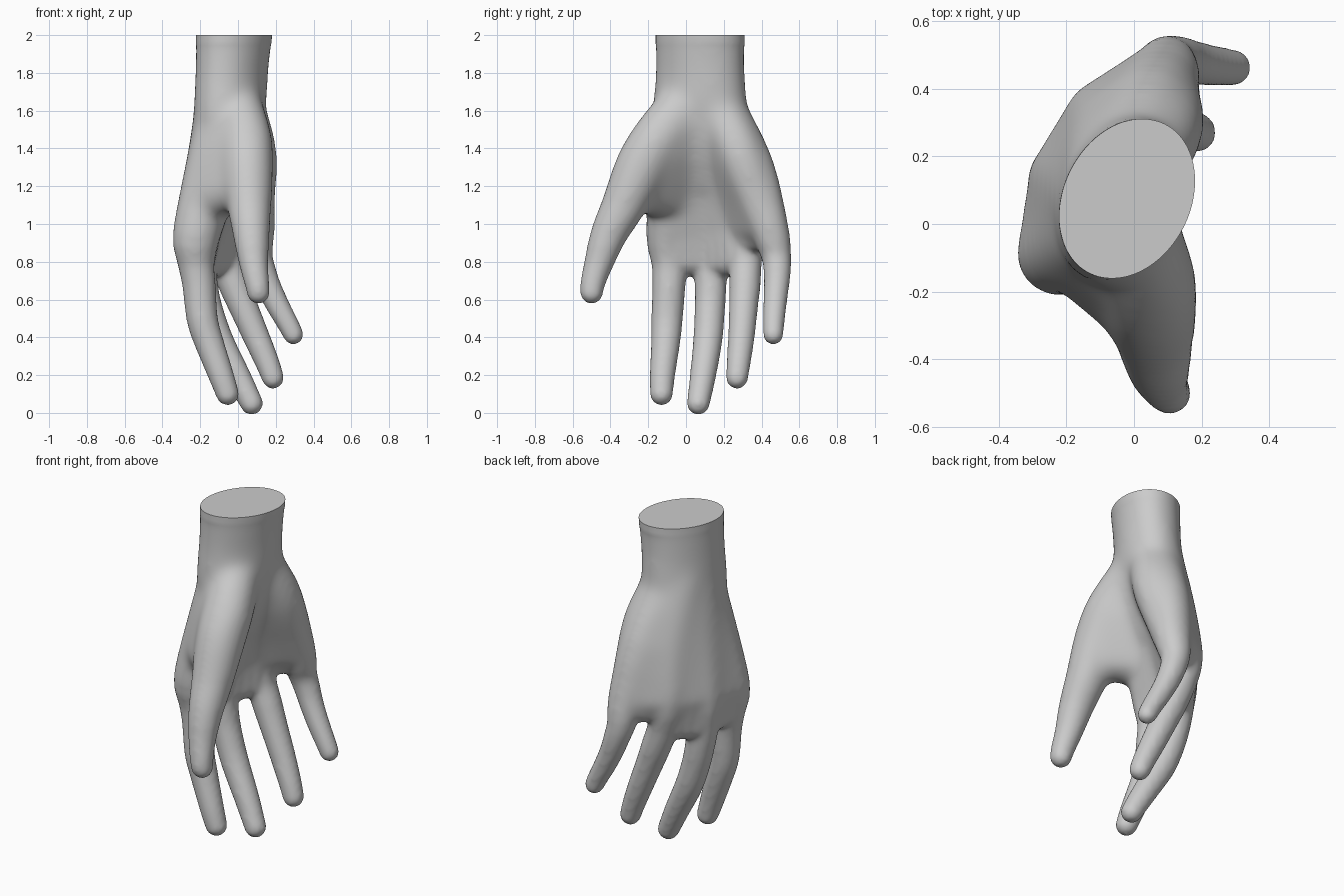
import bpy, bmesh, math
from mathutils import Vector

if "Cube" in bpy.data.objects:
    bpy.data.objects.remove(bpy.data.objects["Cube"])

skin = bpy.data.materials.new("grey_skin")
skin.diffuse_color = (0.6, 0.6, 0.6, 1)
skin.use_nodes = True
skin.node_tree.nodes["Principled BSDF"].inputs["Base Color"].default_value = skin.diffuse_color

bm = bmesh.new()

# unit sphere directions shared by all rounded links
BALL = [Vector((0, 0, 1)), Vector((0, 0, -1))]
for row in range(1, 8):
    lat = math.pi * row / 8
    for k in range(14):
        lon = math.tau * (k + 0.5 * (row % 2)) / 14
        BALL.append(Vector((math.sin(lat) * math.cos(lon), math.sin(lat) * math.sin(lon), math.cos(lat))))


def bead_link(a, b):
    """Closed rounded cone between two (x, y, z, radius) points."""
    verts = [bm.verts.new(Vector(p[:3]) + d * p[3]) for p in (a, b) for d in BALL]
    bmesh.ops.convex_hull(bm, input=verts)


def limb(pts, n=3):
    """Rounded tube along a smooth curve through (x, y, z, radius) points."""
    p = [Vector(q) for q in pts]
    p = [2 * p[0] - p[1]] + p + [2 * p[-1] - p[-2]]
    samples = []
    for i in range(1, len(p) - 2):
        a, b, c, d = p[i - 1:i + 3]
        for k in range(n):
            t = k / n
            samples.append(0.5 * (2 * b + (c - a) * t + (2 * a - 5 * b + 4 * c - d) * t * t
                                  + (3 * b - a - 3 * c + d) * t ** 3))
    samples.append(p[-2])
    for a, b in zip(samples, samples[1:]):
        bead_link(tuple(a), tuple(b))


def fill_between(pa, pb, steps):
    """Tubes interpolated between two paths, making a solid sheet."""
    for k in range(1, steps):
        t = k / steps
        limb([Vector(a).lerp(Vector(b), t) for a, b in zip(pa, pb)], 2)


# palm bones, index to little finger
bones = [
    [(-.06, .00, 1.62, .155), (-.13, -.04, 1.3, .153), (-.218, -.085, .96, .13), (-.222, -.085, .8, .1)],
    [(-.05, .06, 1.65, .18), (-.13, .10, 1.3, .145), (-.195, .13, .98, .12), (-.205, .13, .8, .094)],
    [(-.04, .12, 1.65, .175), (-.06, .25, 1.3, .14), (-.09, .31, 1.0, .117), (-.07, .315, .82, .09)],
    [(.0, .17, 1.62, .145), (.05, .34, 1.3, .133), (.09, .435, 1.0, .109), (.1, .475, .85, .083)],
]
# finger continuations
fingers = [
    [(-.207, -.09, .68, .09), (-.19, -.1, .5, .085), (-.155, -.107, .38, .079), (-.09, -.125, .2, .069), (-.055, -.13, .1, .062)],
    [(-.185, .13, .65, .085), (-.155, .125, .53, .082), (-.1, .115, .38, .079), (-.005, .09, .2, .071), (.072, .065, .05, .062)],
    [(-.02, .312, .68, .085), (.025, .305, .57, .079), (.098, .293, .4, .072), (.158, .278, .26, .065), (.185, .27, .186, .06)],
    [(.13, .483, .75, .074), (.165, .478, .66, .068), (.215, .47, .56, .063), (.265, .464, .47, .058), (.293, .462, .415, .055)],
]
for bone, finger in zip(bones, fingers):
    limb(bone + finger)

# palm body between the bones, each pair ending at its own finger web
for pa, pb, lift in zip(bones, bones[1:], (.02, .0, .1)):
    fill_between(pa[:3], pb[:3], 5)
    up = Vector((0, 0, lift, 0))
    fill_between([pa[2], Vector(pa[3]) + up], [pb[2], Vector(pb[3]) + up], 4)

# thumb
limb([(0, -.02, 1.62, .135), (.04, -.15, 1.45, .145), (.05, -.24, 1.3, .142), (.06, -.33, 1.1, .122),
      (.07, -.408, .95, .1), (.082, -.46, .8, .079), (.1, -.493, .69, .067), (.108, -.5, .638, .062)])
# web and ball of the thumb, running to the index and middle bones
ball = [(0, -.02, 1.6, .14), (.04, -.17, 1.4, .145), (.035, -.27, 1.19, .115)]
fill_between(ball, [bones[0][0], bones[0][1], (-.18, -.08, 1.13, .122)], 5)
fill_between(ball, [bones[1][0], (-.1, .06, 1.38, .14), (-.17, .0, 1.12, .115)], 5)

# heel pad on the little finger side, blended into the palm
heel = [(.03, .19, 1.58, .13), (.075, .28, 1.38, .135), (.085, .37, 1.15, .118), (.09, .42, 1.0, .1)]
limb(heel)
fill_between(heel, [bones[2][0], (-.05, .2, 1.38, .145), (-.075, .27, 1.15, .126), (-.09, .3, 1.0, .112)], 4)
# centre of the palm root
limb([(-.01, .08, 1.64, .155), (-.035, .09, 1.46, .145), (-.1, .1, 1.25, .13)])

# wrist: stacked slanted ellipses (z, x centre, y centre, x radius, y radius)
rings = []
for z, cx, cy, rx, ry in [(2.1, -.02, .075, .197, .237), (2, -.02, .075, .197, .237), (1.8, -.033, .075, .188, .237),
                          (1.66, -.04, .075, .188, .248), (1.56, -.05, .075, .18, .25), (1.45, -.07, .08, .165, .2),
                          (1.3, -.11, .09, .12, .16)]:
    rings.append([bm.verts.new((cx + rx * math.cos(a) + .045 * math.sin(a), cy + ry * math.sin(a), z))
                  for a in (math.tau * i / 40 for i in range(40))])
for ra, rb in zip(rings, rings[1:]):
    for i in range(40):
        j = (i + 1) % 40
        bm.faces.new((ra[j], ra[i], rb[i], rb[j]))
bm.faces.new(rings[0])
bm.faces.new(rings[-1][::-1])

# merge everything into one smooth skin
mesh = bpy.data.meshes.new("hand")
bm.to_mesh(mesh)
bm.free()
hand = bpy.data.objects.new("hand", mesh)
bpy.context.collection.objects.link(hand)
remesh = hand.modifiers.new("merge", "REMESH")
remesh.mode = "VOXEL"
remesh.voxel_size = 0.013
smooth = hand.modifiers.new("soften", "SMOOTH")
smooth.factor = 0.5
smooth.iterations = 12
bpy.context.view_layer.update()
merged = bpy.data.meshes.new_from_object(hand.evaluated_get(bpy.context.evaluated_depsgraph_get()))
hand.modifiers.clear()
hand.data = merged

bm = bmesh.new()
bm.from_mesh(merged)
# extra softening of the palm, fading out towards the fingers
for k in range(40):
    bmesh.ops.smooth_vert(bm, verts=[v for v in bm.verts if .88 + .006 * k < v.co.z < 1.95], factor=.5,
                          use_axis_x=True, use_axis_y=True, use_axis_z=True)
# flat cut at the top of the wrist
cut = bmesh.ops.bisect_plane(bm, geom=bm.verts[:] + bm.edges[:] + bm.faces[:],
                             plane_co=(0, 0, 2), plane_no=(0, 0, 1), clear_outer=True)
bmesh.ops.holes_fill(bm, edges=[e for e in cut["geom_cut"] if isinstance(e, bmesh.types.BMEdge)])
bmesh.ops.recalc_face_normals(bm, faces=bm.faces[:])
bm.to_mesh(merged)
bm.free()

merged.materials.clear()
merged.materials.append(skin)
bpy.context.view_layer.objects.active = hand
hand.select_set(True)
bpy.ops.object.shade_smooth_by_angle(angle=math.radians(45))
